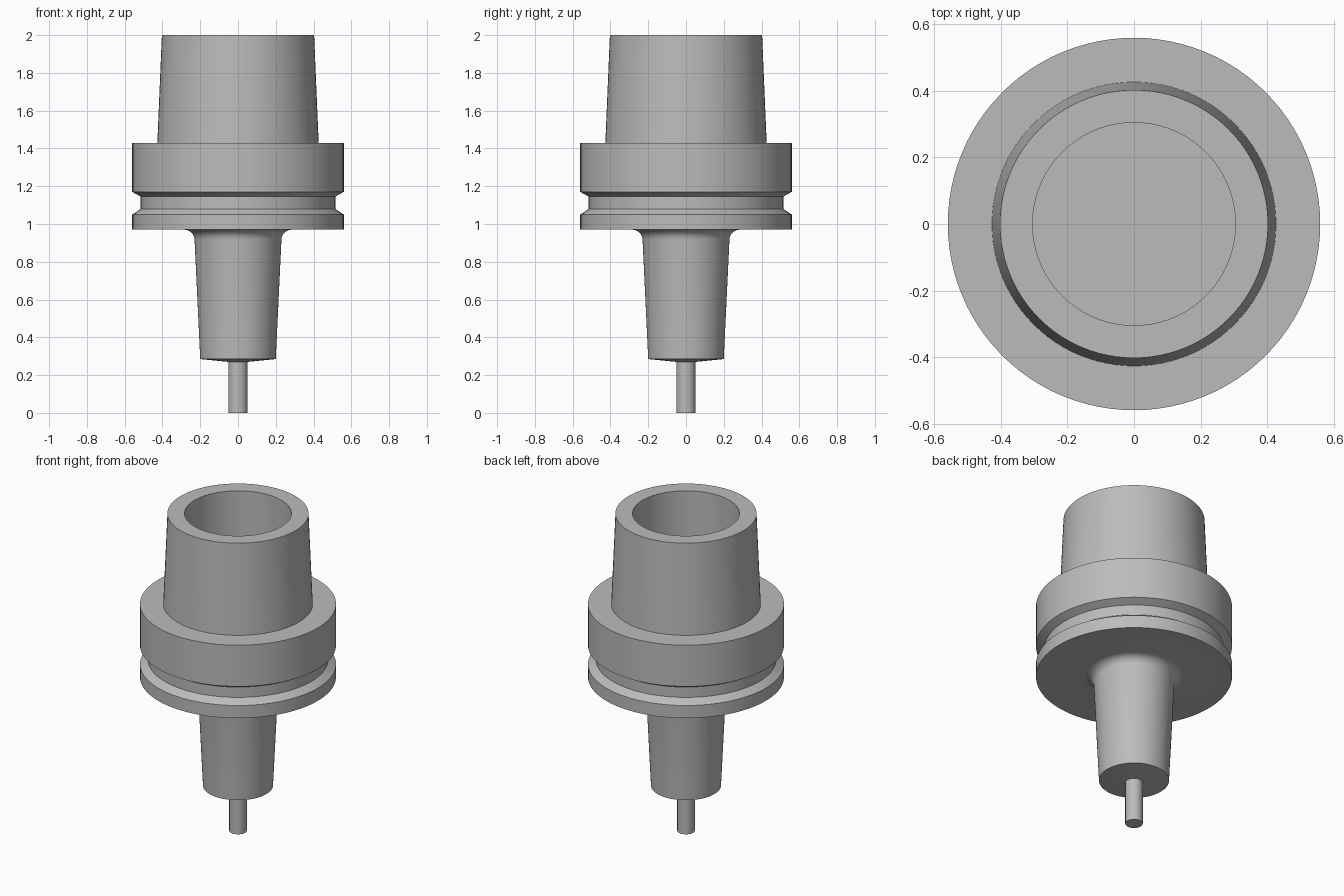
import bpy
import bmesh
import math

cube = bpy.data.objects.get("Cube")
if cube:
    bpy.data.objects.remove(cube, do_unlink=True)

SEGMENTS = 96


def make_material(name, colour):
    mat = bpy.data.materials.new(name)
    mat.use_nodes = True
    mat.diffuse_color = colour
    mat.node_tree.nodes["Principled BSDF"].inputs["Base Color"].default_value = colour
    return mat


def arc(cx, cz, radius, start, end, steps=8):
    """Profile points along an arc, angles in degrees."""
    angles = [math.radians(start + (end - start) * i / steps) for i in range(steps + 1)]
    return [(cx + radius * math.cos(a), cz + radius * math.sin(a)) for a in angles]


def lathe(name, profile, material):
    """Revolve a (radius, height) profile around the z axis."""
    bm = bmesh.new()
    verts = [bm.verts.new((r, 0, z)) for r, z in profile]
    edges = [bm.edges.new(pair) for pair in zip(verts, verts[1:])]
    bmesh.ops.spin(bm, geom=verts + edges, cent=(0, 0, 0), axis=(0, 0, 1),
                   angle=math.tau, steps=SEGMENTS)
    bmesh.ops.remove_doubles(bm, verts=bm.verts, dist=0.0001)
    bmesh.ops.recalc_face_normals(bm, faces=bm.faces)
    mesh = bpy.data.meshes.new(name)
    bm.to_mesh(mesh)
    bm.free()
    mesh.materials.append(material)
    obj = bpy.data.objects.new(name, mesh)
    bpy.context.collection.objects.link(obj)
    bpy.ops.object.select_all(action="DESELECT")
    obj.select_set(True)
    bpy.context.view_layer.objects.active = obj
    bpy.ops.object.shade_smooth_by_angle(angle=math.radians(25))
    return obj


steel = make_material("steel grey", (0.5, 0.5, 0.5, 1))

# Tapered nose with a shallow conical end and a fillet under the flange
nose = [(0, 0.27), (0.05, 0.27), (0.2, 0.285)]
fillet = arc(0.285, 0.915, 0.055, 177, 90)

# Flange with a V-sided gripper groove
flange = [(0.56, 0.97), (0.56, 1.05), (0.515, 1.08),
          (0.515, 1.145), (0.56, 1.17), (0.56, 1.43)]

# Upper taper with a blind bore
taper = [(0.427, 1.43), (0.403, 2.0), (0.305, 2.0), (0.305, 1.43), (0, 1.43)]

lathe("tool_holder", nose + fillet + flange + taper, steel)

# Slim cutting tool held in the nose
lathe("cutter_shank", [(0, 0), (0.05, 0), (0.05, 0.28), (0, 0.28)], steel)
